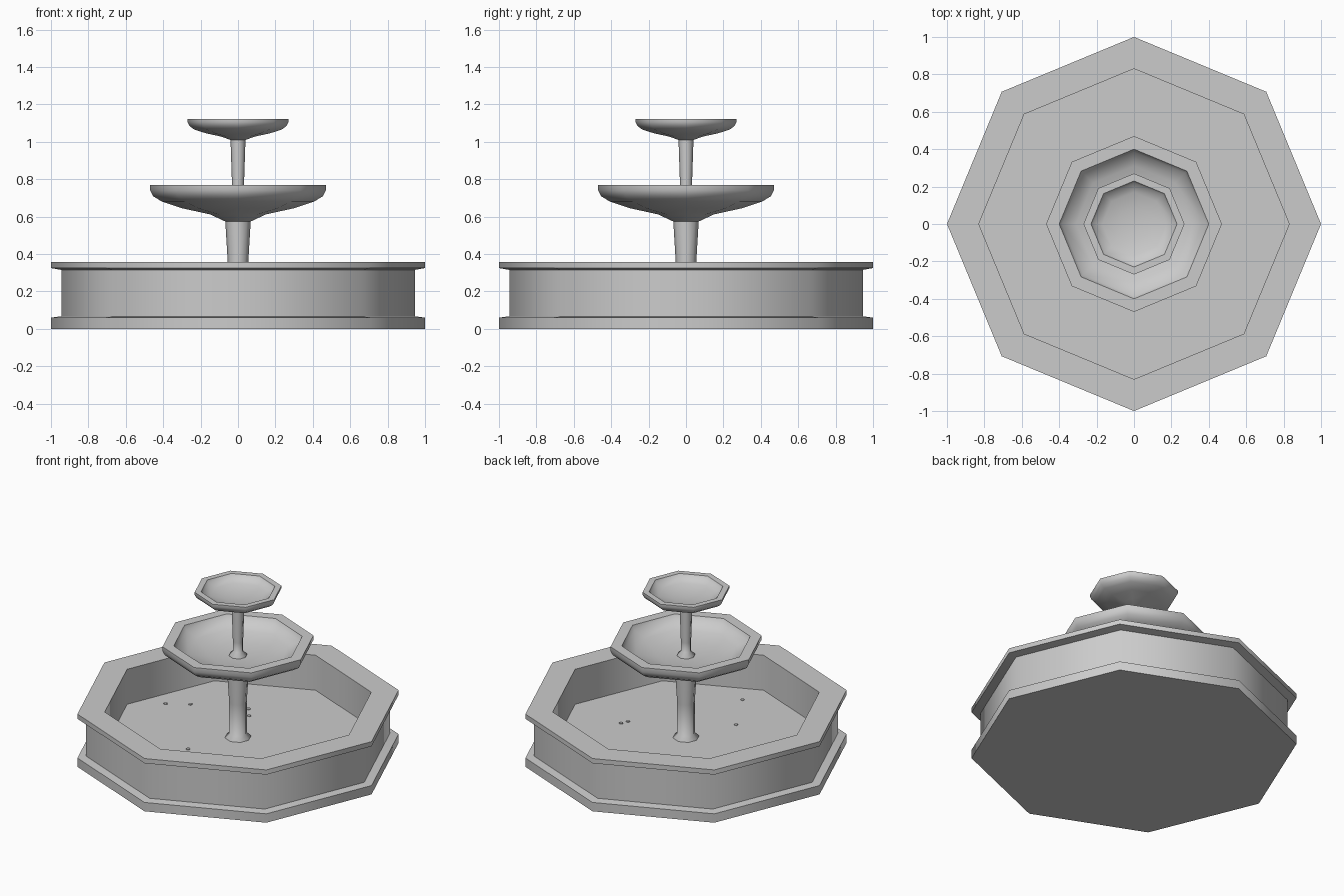
import bpy, bmesh, math

if "Cube" in bpy.data.objects:
    bpy.data.objects.remove(bpy.data.objects["Cube"])

SIDES = 8


def lathe(name, profile, sides=SIDES, at=(0, 0, 0)):
    """Turn (radius, height) points round z; radius 0 makes a pole."""
    bm = bmesh.new()
    rings = []
    for r, z in profile:
        if r == 0:
            rings.append([bm.verts.new((0, 0, z))] * sides)
        else:
            rings.append([bm.verts.new((r * math.cos(math.tau * i / sides),
                                        r * math.sin(math.tau * i / sides), z))
                          for i in range(sides)])
    for a, b in zip(rings, rings[1:]):
        for i in range(sides):
            j = (i + 1) % sides
            quad = list(dict.fromkeys((a[i], a[j], b[j], b[i])))
            bm.faces.new(quad)
    bmesh.ops.recalc_face_normals(bm, faces=bm.faces)
    mesh = bpy.data.meshes.new(name)
    bm.to_mesh(mesh)
    bm.free()
    ob = bpy.data.objects.new(name, mesh)
    ob.location = at
    bpy.context.collection.objects.link(ob)
    bpy.ops.object.select_all(action='DESELECT')
    ob.select_set(True)
    bpy.context.view_layer.objects.active = ob
    bpy.ops.object.shade_smooth_by_angle(angle=math.radians(50))
    return ob


# Octagonal pool with plinth, recessed wall, overhanging rim and floor
lathe("pool_basin", [(0, 0), (1, 0), (1, 0.06), (0.945, 0.067), (0.945, 0.315),
                     (1, 0.325), (1, 0.357), (0.83, 0.357), (0.83, 0.12), (0, 0.12)])

# Lower column and bowl
lathe("lower_column", [(0, 0.11), (0.08, 0.11), (0.08, 0.125), (0.055, 0.15),
                       (0.055, 0.36), (0.068, 0.575), (0.068, 0.60), (0, 0.60)])
lathe("lower_bowl", [(0, 0.575), (0.07, 0.575), (0.15, 0.612), (0.3, 0.645),
                     (0.41, 0.682), (0.455, 0.71), (0.47, 0.74), (0.47, 0.77),
                     (0.40, 0.77), (0.385, 0.74), (0.31, 0.705), (0.18, 0.68), (0, 0.67)])

# Upper column and bowl
lathe("upper_column", [(0, 0.66), (0.055, 0.66), (0.055, 0.68), (0.032, 0.705),
                       (0.032, 0.77), (0.04, 1.01), (0.04, 1.03), (0, 1.03)])
lathe("upper_bowl", [(0, 1.01), (0.04, 1.01), (0.09, 1.028), (0.17, 1.045),
                     (0.235, 1.066), (0.26, 1.085), (0.27, 1.105), (0.27, 1.122),
                     (0.23, 1.122), (0.22, 1.105), (0.17, 1.085), (0.09, 1.07), (0, 1.065)])

# Small coins scattered on the pool floor
for x, y in [(-0.64, 0.14), (-0.51, 0.22), (-0.12, 0.29), (-0.18, 0.37),
             (-0.15, -0.32), (0.42, 0.02), (0.44, 0.065), (0.025, -0.64)]:
    lathe("coin", [(0, 0), (0.012, 0), (0.012, 0.008), (0, 0.008)], 8, (x, y, 0.118))
